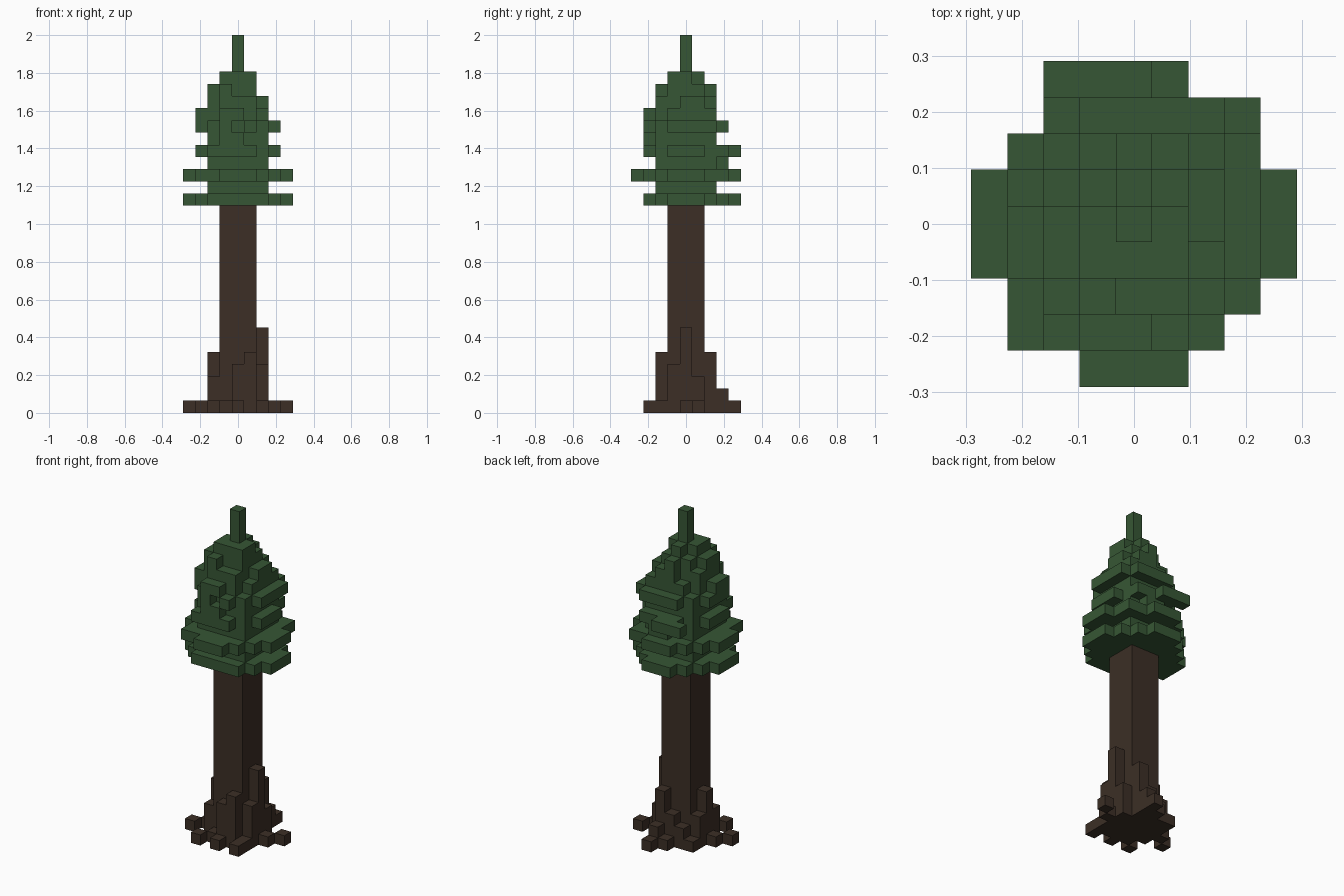
import bpy, bmesh
from mathutils import Vector

CELL = 2 / 31          # block size
TRUNK_TOP = 17         # trunk height in blocks

if "Cube" in bpy.data.objects:
    bpy.data.objects.remove(bpy.data.objects["Cube"], do_unlink=True)


def material(name, rgb):
    mat = bpy.data.materials.new(name)
    mat.use_nodes = True
    mat.diffuse_color = (*rgb, 1)
    bsdf = mat.node_tree.nodes["Principled BSDF"]
    bsdf.inputs["Base Color"].default_value = (*rgb, 1)
    bsdf.inputs["Roughness"].default_value = 0.9
    return mat


def block_object(name, cells, mat):
    """Build one mesh from the exposed faces of a set of grid blocks."""
    bm = bmesh.new()
    points = {}

    def corner(p):
        key = tuple(round(v * 2) for v in p)
        if key not in points:
            points[key] = bm.verts.new(p * CELL)
        return points[key]

    for cell in cells:
        centre = Vector(cell) + Vector((0, 0, 0.5))
        for axis in range(3):
            for sign in (-1, 1):
                normal = Vector((0, 0, 0))
                normal[axis] = sign
                if tuple(int(c + n) for c, n in zip(cell, normal)) in cells:
                    continue
                u = Vector((0, 0, 0))
                u[(axis + 1) % 3] = 0.5
                v = normal.cross(u)
                mid = centre + normal / 2
                bm.faces.new([corner(mid + a * u + b * v)
                              for a, b in ((-1, -1), (1, -1), (1, 1), (-1, 1))])
    bmesh.ops.dissolve_limit(bm, angle_limit=0.01, verts=bm.verts, edges=bm.edges)
    mesh = bpy.data.meshes.new(name)
    bm.to_mesh(mesh)
    bm.free()
    mesh.materials.append(mat)
    obj = bpy.data.objects.new(name, mesh)
    bpy.context.collection.objects.link(obj)
    return obj


def disc(layer, reach, add=(), drop=()):
    """Rounded flat layer of blocks; reach is the squared radius."""
    span = range(-4, 5)
    flat = {(x, y) for x in span for y in span if x * x + y * y <= reach}
    flat = (flat | set(add)) - set(drop)
    return {(x, y, layer) for x, y in flat}


bark = material("dark brown bark", (0.045, 0.028, 0.019))
leaf = material("deep green needles", (0.037, 0.094, 0.035))

# Trunk: square column with root columns of varied height around its foot
side = range(-1, 2)
trunk = {(x, y, z) for x in side for y in side for z in range(TRUNK_TOP)}
root_heights = {
    7: [(2, 0)],
    5: [(1, -2), (1, 2), (-2, 0)],
    4: [(2, -1), (0, -2)],
    3: [(2, 1), (-2, -1), (-2, 1), (0, 2)],
    2: [(-1, 2), (1, 3)],
    1: [(-1, -2), (2, -2), (-2, 2), (0, 3), (3, 0), (-3, 0), (4, 1),
        (-4, -1), (1, 4), (2, -3), (0, -3), (-2, -3)],
}
for height, spots in root_heights.items():
    trunk |= {(x, y, z) for x, y in spots for z in range(height)}
block_object("trunk_and_roots", trunk, bark)

# Foliage: wide and narrow layers alternating, tapering upward
z = TRUNK_TOP
row = lambda y, a, b: [(x, y) for x in range(a, b + 1)]
needles = disc(z, 17, drop=row(-4, -1, 1))
needles |= disc(z + 1, 8)
needles |= disc(z + 2, 18, drop=[(-3, 3), (3, -3)])
needles |= disc(z + 3, 8, add=row(3, 0, 1))
needles |= disc(z + 4, 10, add=row(4, -2, 0) + [(2, 3), (-2, -3)])
needles |= disc(z + 5, 8, add=row(-3, -1, 0))
needles |= disc(z + 6, 10, add=[(3, 2), (2, 3)], drop=[(0, -3)])
needles |= disc(z + 7, 5, add=[(-3, 0), (-3, -1), (-1, -3), (0, -3), (2, 2)])
needles |= disc(z + 8, 5, drop=[(2, -1), (-1, 2)])
needles |= disc(z + 9, 2, add=[(-2, 0), (-2, -1), (-1, -2), (0, 2)])
needles |= disc(z + 10, 2, drop=[(1, 1), (-1, 1)])
for tip in range(z + 11, 31):
    needles |= disc(tip, 0)
block_object("foliage", needles, leaf)
